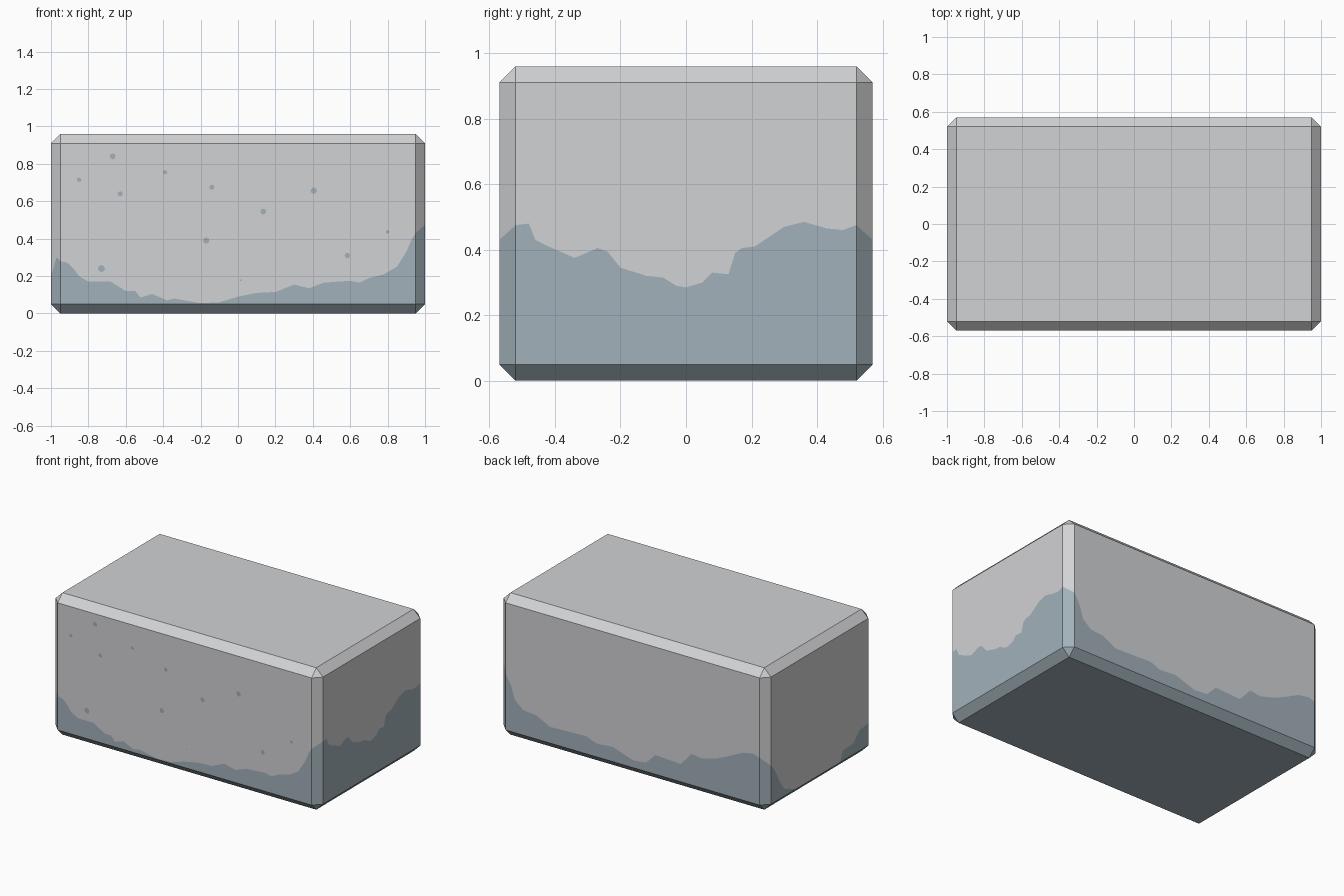
import bpy, bmesh, math

if "Cube" in bpy.data.objects:
    bpy.data.objects.remove(bpy.data.objects["Cube"])

HX, HY, H, C = 1.0, 0.57, 0.96, 0.05   # half sizes, height, chamfer


def material(name, rgb):
    m = bpy.data.materials.new(name)
    m.diffuse_color = (*rgb, 1)
    m.use_nodes = True
    m.node_tree.nodes["Principled BSDF"].inputs["Base Color"].default_value = m.diffuse_color
    return m


stone = material("pale_grey", (0.64, 0.645, 0.66))
stain = material("blue_grey_stain", (0.36, 0.44, 0.49))

# Stain height along each wall: (position along the wall, z)
front = [(-.95, .28), (-.91, .27), (-.88, .24), (-.85, .20), (-.8, .17), (-.68, .17), (-.6, .12),
         (-.55, .12), (-.52, .085), (-.46, .105), (-.38, .07), (-.34, .08), (-.2, .055), (-.1, .06),
         (0, .09), (.1, .11), (.2, .115), (.3, .155), (.38, .135), (.46, .165), (.6, .175),
         (.65, .165), (.7, .19), (.78, .21), (.85, .25), (.9, .33), (.93, .40), (.95, .43)]
right = [(-.52, .475), (-.48, .48), (-.46, .43), (-.42, .41), (-.34, .375), (-.27, .405), (-.24, .395),
         (-.2, .345), (-.12, .32), (-.07, .315), (-.03, .29), (0, .285), (.05, .3), (.08, .33),
         (.13, .325), (.15, .39), (.17, .405), (.21, .41), (.3, .47), (.36, .485), (.43, .465),
         (.48, .46), (.52, .475)]
back = [(.95, .43), (.91, .36), (.88, .27), (.82, .22), (.72, .21), (.62, .16), (.45, .165), (.35, .17),
        (.27, .14), (.15, .15), (0, .10), (-.1, .11), (-.17, .18), (-.36, .17), (-.44, .26),
        (-.52, .25), (-.63, .28), (-.72, .32), (-.82, .37), (-.9, .385), (-.95, .37)]
left = [(.52, .31), (.48, .27), (.42, .155), (.37, .095), (.26, .053), (-.22, .053), (-.25, .12),
        (-.36, .126), (-.43, .19), (-.52, .2)]

# Walk once round the block, with a peak inside the front left chamfer
walk = ([(x, -HY, z) for x, z in front] + [(HX, y, z) for y, z in right]
        + [(x, HY, z) for x, z in back] + [(-HX, y, z) for y, z in left]
        + [(-.97, -.55, .30)])

# Stone block: rings of points from the bottom chamfer to the top chamfer
bm = bmesh.new()


def inset(x, y):
    return (max(C - HX, min(HX - C, x)), max(C - HY, min(HY - C, y)))


rings = [[bm.verts.new((*inset(x, y), 0)) for x, y, z in walk],
         [bm.verts.new((x, y, C)) for x, y, z in walk],
         [bm.verts.new((x, y, z)) for x, y, z in walk],
         [bm.verts.new((x, y, H - C)) for x, y, z in walk],
         [bm.verts.new((*inset(x, y), H)) for x, y, z in walk]]
n = len(walk)
for level, (low, high) in enumerate(zip(rings, rings[1:])):
    for i in range(n):
        j = (i + 1) % n
        f = bm.faces.new((low[i], low[j], high[j], high[i]))
        f.material_index = 1 if level < 2 else 0
bmesh.ops.remove_doubles(bm, verts=bm.verts[:], dist=1e-5)

# Flat top and underside
for z, index in ((0, 1), (H, 0)):
    edges = [e for e in bm.edges if e.is_boundary and all(abs(v.co.z - z) < 1e-4 for v in e.verts)]
    for f in bmesh.ops.contextual_create(bm, geom=edges)["faces"]:
        f.material_index = index
bmesh.ops.recalc_face_normals(bm, faces=bm.faces[:])
mesh = bpy.data.meshes.new("stone_block")
bm.to_mesh(mesh)
bm.free()
mesh.materials.append(stone)
mesh.materials.append(stain)
bpy.context.collection.objects.link(bpy.data.objects.new("stone_block", mesh))

# Small stain spots on the front: x, z, radius
spots = [(-.85, .715, .012), (-.67, .84, .016), (-.63, .64, .014), (-.39, .755, .012),
         (-.14, .675, .014), (.135, .545, .016), (-.17, .39, .017), (.405, .657, .017),
         (.585, .31, .015), (.80, .437, .010), (-.73, .24, .019), (.015, .177, .005)]
bm = bmesh.new()
for x, z, r in spots:
    ring = [(x + r * math.cos(a * math.pi / 4), -HY - .002, z + r * math.sin(a * math.pi / 4))
            for a in range(8)]
    bm.faces.new([bm.verts.new(p) for p in ring])
mesh = bpy.data.meshes.new("stain_spots")
bm.to_mesh(mesh)
bm.free()
mesh.materials.append(stain)
bpy.context.collection.objects.link(bpy.data.objects.new("stain_spots", mesh))
